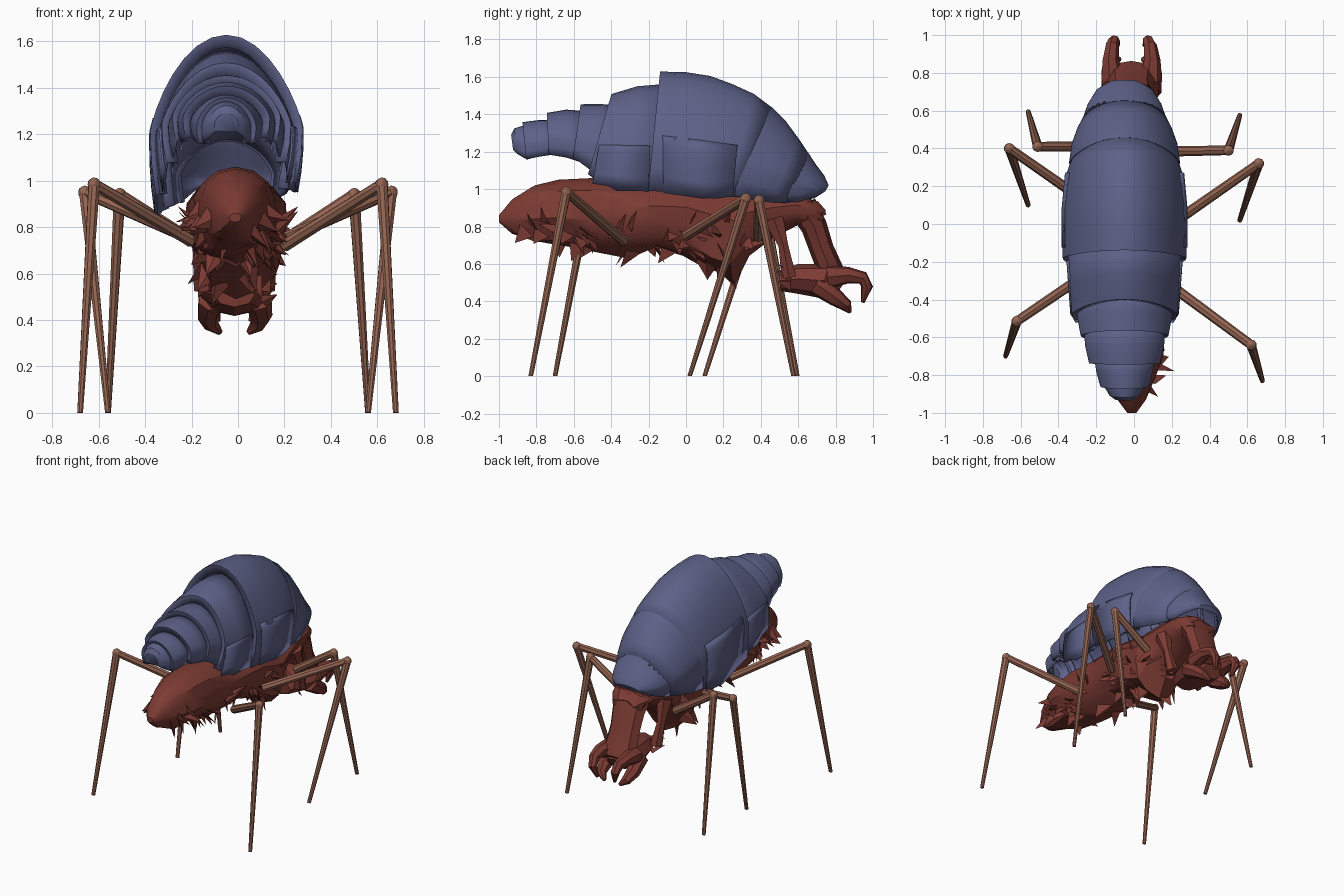
import bpy, bmesh, math, random
from mathutils import Vector

if "Cube" in bpy.data.objects:
    bpy.data.objects.remove(bpy.data.objects["Cube"])

random.seed(4)


def material(name, rgb):
    m = bpy.data.materials.new(name)
    m.diffuse_color = (*rgb, 1)
    m.use_nodes = True
    m.node_tree.nodes["Principled BSDF"].inputs["Base Color"].default_value = m.diffuse_color
    return m


BLUE = material("slate blue", (0.11, 0.12, 0.245))
RED = material("dark red", (0.20, 0.043, 0.033))
BROWN = material("leg brown", (0.30, 0.13, 0.085))


def finish(bm, name, mat, angle=30, thick=0):
    bmesh.ops.recalc_face_normals(bm, faces=bm.faces)
    me = bpy.data.meshes.new(name)
    bm.to_mesh(me)
    bm.free()
    ob = bpy.data.objects.new(name, me)
    bpy.context.collection.objects.link(ob)
    me.materials.append(mat)
    if thick:
        s = ob.modifiers.new("thickness", "SOLIDIFY")
        s.thickness, s.offset = thick, 0
    if angle:
        bpy.ops.object.select_all(action="DESELECT")
        ob.select_set(True)
        bpy.context.view_layer.objects.active = ob
        bpy.ops.object.shade_smooth_by_angle(angle=math.radians(angle))
    return ob


def loft(bm, rings, closed=True, caps=(True, True)):
    vs = [[bm.verts.new(p) for p in r] for r in rings]
    n = len(vs[0])
    for a, b in zip(vs, vs[1:]):
        for i in range(n if closed else n - 1):
            j = (i + 1) % n
            bm.faces.new((a[i], a[j], b[j], b[i]))
    for ring, cap in zip((vs[0], vs[-1]), caps):
        if cap:
            bm.faces.new(ring)


def tube(bm, path, radii, sides=8, squash=1.0):
    """Tube through points; squash widens it along x."""
    path = [Vector(p) for p in path]
    rings = []
    for i, p in enumerate(path):
        d = (path[min(i + 1, len(path) - 1)] - path[max(i - 1, 0)]).normalized()
        u = (Vector((1, 0, 0)) - d * d.x).normalized()
        v = d.cross(u)
        rings.append([p + radii[i] * (u * squash * math.cos(t) + v * math.sin(t))
                      for t in (2 * math.pi * k / sides for k in range(sides))])
    loft(bm, rings)


# Shell: overlapping open arches, each ring = (y top, y bottom, z top, z bottom, half width)
def arch(ring, a0=-112, a1=112, n=20, grow=0.0):
    yt, yb, top, bot, w = ring
    zc = bot + 0.38 * (top - bot)
    power = 1.05 + 0.55 * min(1, w / 0.32)      # big plates are more peaked
    pts = []
    for i in range(n + 1):
        a = math.radians(a0 + (a1 - a0) * i / n)
        c = math.cos(a)
        z = zc + (top + grow - zc) * c ** power if c > 0 else zc + (zc - bot) * c / 0.375
        x = (w + grow) * math.sin(a)
        k = min(1, max(0, (top - z) / (top - bot)))
        low = k * k * min(1, max(0, (yt + 0.4) / 0.5)) * min(1, max(0, (0.75 - yt) / 0.3))
        pts.append((x - 0.05, yt + (yb - yt) * k, z + 0.33 * min(x, 0) * low))  # left side hangs lower
    return pts


plates = {
    "shell_tip": [(-.93, -.92, 1.29, 1.21, .05), (-.915, -.90, 1.32, 1.19, .075),
                  (-.87, -.86, 1.335, 1.165, .10), (-.82, -.82, 1.34, 1.17, .11)],
    "shell_plate_1": [(-.87, -.85, 1.355, 1.16, .125), (-.78, -.78, 1.365, 1.175, .145),
                      (-.68, -.68, 1.36, 1.19, .16)],
    "shell_plate_2": [(-.74, -.73, 1.405, 1.185, .185), (-.64, -.64, 1.42, 1.17, .205),
                      (-.50, -.52, 1.41, 1.13, .21)],
    "shell_plate_3": [(-.56, -.60, 1.45, 1.17, .23), (-.46, -.52, 1.45, 1.11, .245),
                      (-.32, -.40, 1.44, 1.04, .25)],
    "shell_plate_4": [(-.395, -.52, 1.505, 1.08, .275), (-.26, -.37, 1.545, .99, .29),
                      (-.08, -.08, 1.56, .99, .295)],
    "shell_main": [(-.135, -.20, 1.625, .99, .325), (0, -.05, 1.62, .985, .325),
                   (.13, .08, 1.60, .955, .325), (.25, .16, 1.555, .95, .315),
                   (.36, .22, 1.505, .96, .30), (.46, .30, 1.43, .96, .27)],
    "shell_rear": [(.46, .25, 1.435, .965, .29), (.53, .36, 1.36, .945, .275),
                   (.60, .45, 1.265, .93, .245), (.66, .54, 1.175, .93, .205)],
    "shell_rear_rim": [(.655, .52, 1.19, .925, .215), (.69, .60, 1.13, .935, .19),
                       (.735, .69, 1.07, .96, .145), (.758, .74, 1.02, .99, .08)],
}
for name, rings in plates.items():
    bm = bmesh.new()
    arches = [arch(r) for r in rings]
    if name != "shell_tip":                      # lip that closes the step to the next plate
        yt, yb, *rest = rings[0]
        arches.insert(0, arch((yt + .012, yb + .012, *rest), grow=-.05 if "rim" not in name else -.02))
    loft(bm, arches, closed=False, caps=(name == "shell_tip", name == "shell_rear_rim"))
    finish(bm, name, BLUE, 28, 0.01)

# Lower side flaps of the shell
flaps = {"front_flap": ([(-.42, -.50, 1.50, 1.03, .277), (-.18, -.20, 1.55, .985, .297)], 78),
         "main_flap": ([(-.13, -.12, 1.62, .98, .322), (.08, .09, 1.60, .95, .322),
                        (.30, .25, 1.53, .96, .305)], 72)}
for name, (rings, start) in flaps.items():
    for side, s in (("left", -1), ("right", 1)):
        bm = bmesh.new()
        loft(bm, [arch(r, s * start, s * 112, 5, 0.006) for r in rings], False, (False, False))
        finish(bm, side + "_" + name, BLUE, 20, 0.01)

# Body: loft of rough rings (y, z top, z bottom, half width)
body = [(-1.0, .86, .82, .025), (-.93, .945, .75, .075), (-.82, 1.02, .71, .12),
        (-.68, 1.05, .70, .16), (-.5, 1.06, .67, .18), (-.3, 1.04, .64, .19),
        (-.15, 1.03, .68, .195), (0, 1.04, .64, .205), (.13, 1.02, .55, .205),
        (.25, 1.0, .51, .195), (.32, 1.0, .64, .19), (.45, .99, .74, .18),
        (.58, .97, .81, .16), (.69, .94, .81, .13), (.73, .89, .82, .09)]
bm = bmesh.new()
rings = []
for y, top, bot, w in body:
    zc, ring = top - 0.45 * (top - bot), []
    for k in range(14):
        a = 2 * math.pi * k / 14
        c, s = math.cos(a), math.sin(a)
        rough = 1 + (random.uniform(-.13, .1) if c < 0.3 else 0)
        h = top - zc if c > 0 else zc - bot
        if c < 0:
            s = math.copysign(abs(s) ** .75, s)
        ring.append((-.01 + w * s * rough, y + (random.uniform(-.02, .02) if abs(y) < .9 else 0),
                     zc + h * c * rough))
    rings.append(ring)
loft(bm, rings)
finish(bm, "body", RED, 30)

# Tail head: bent neck, jaw, side struts and pincers
bm = bmesh.new()
tube(bm, [(-.015, .62, .91), (-.015, .685, .80), (-.015, .725, .68), (-.015, .775, .56), (-.015, .83, .50)],
     [.08, .07, .065, .07, .045], 8, 1.8)
finish(bm, "head", RED, 30)
bm = bmesh.new()
tube(bm, [(-.015, .50, .51), (-.015, .60, .52), (-.015, .74, .51), (-.015, .82, .46)],
     [.055, .08, .095, .05], 8, 1.6)
finish(bm, "jaw", RED, 25)
for side, s in (("left", -1), ("right", 1)):
    cx = -.015 + s * .10
    bm = bmesh.new()
    tube(bm, [(cx, .76, .53), (cx + s * .01, .87, .54), (cx, .945, .525), (cx - s * .01, .968, .48),
              (cx - s * .03, .945, .395)], [.065, .045, .036, .032, .01], 7)
    finish(bm, side + "_upper_pincer", RED, 40)
    bm = bmesh.new()
    tube(bm, [(cx, .70, .49), (cx + s * .015, .80, .42), (cx, .855, .38), (cx - s * .04, .875, .345)],
         [.06, .048, .034, .012], 7)
    finish(bm, side + "_lower_pincer", RED, 40)
    bm = bmesh.new()
    tube(bm, [(cx + s * .04, .47, .84), (cx + s * .05, .52, .70), (cx + s * .03, .55, .53)],
         [.06, .03, .045], 6)
    finish(bm, side + "_head_strut", RED, 25)


# Ragged spikes along the flanks and belly
def spike(bm, base, tip, w):
    base, tip = Vector(base), Vector(tip)
    d = (tip - base).normalized()
    u = d.cross(Vector((random.random(), random.random(), .3))).normalized()
    v = d.cross(u)
    b = [bm.verts.new(base + u * w), bm.verts.new(base - u * w), bm.verts.new(base + v * w * .4)]
    t = bm.verts.new(tip)
    bm.faces.new(b)
    for i in range(3):
        bm.faces.new((b[i], b[(i + 1) % 3], t))


bm = bmesh.new()
for i in range(60):
    y = random.uniform(-.85, .42)
    for (y0, t0, b0, w0), (y1, t1, b1, w1) in zip(body, body[1:]):
        if y0 <= y <= y1:
            f = (y - y0) / (y1 - y0)
            bot, w, top = b0 + f * (b1 - b0), w0 + f * (w1 - w0), t0 + f * (t1 - t0)
    a = random.choice((-1, 1)) * math.radians(random.uniform(95, 165))
    zc = top - .45 * (top - bot)
    out = Vector((math.sin(a), 0, math.cos(a)))
    p = Vector((-.01 + .85 * w * out.x, y, zc + .85 * (zc - bot) * out.z))
    spike(bm, p, p + out * random.uniform(.07, .11) + Vector((0, random.uniform(-.08, .08), -.015)), .055)
for s in (-1, 1):
    for y, z in ((-.36, .78), (-.30, .80), (.02, .80), (.2, .8)):  # taller spikes at the leg roots
        spike(bm, (s * .16, y, z), (s * .26, y + .04, z + .09), .035)
    for z in (.48, .53, .57):  # jaw hinge spikes
        spike(bm, (s * .11, .56, z), (s * .17, .48, z + .03), .03)
finish(bm, "spikes", RED, 0)

# Legs: hip, knee and foot points
legs = {
    "left_front_leg": ((-.20, -.23, .74), (-.62, -.515, .985), (-.68, -.70, 0)),
    "right_front_leg": ((.20, -.33, .72), (.62, -.64, .985), (.68, -.83, 0)),
    "left_middle_leg": ((-.20, .08, .75), (-.66, .40, .95), (-.56, .10, 0)),
    "right_middle_leg": ((.20, 0, .75), (.66, .32, .95), (.56, .02, 0)),
    "left_rear_leg": ((-.20, .41, .74), (-.51, .41, .94), (-.56, .595, 0)),
    "right_rear_leg": ((.20, .385, .74), (.50, .39, .94), (.56, .575, 0)),
}


def limb(bm, p, q, r0, r1):
    p, q = Vector(p), Vector(q)
    res = bmesh.ops.create_cone(bm, segments=8, radius1=r0, radius2=r1, depth=(q - p).length, cap_ends=True)
    rot = (q - p).to_track_quat("Z", "Y")
    for v in res["verts"]:
        v.co = rot @ v.co + (p + q) / 2


for name, (hip, knee, foot) in legs.items():
    bm = bmesh.new()
    limb(bm, hip, knee, .028, .025)
    limb(bm, knee, foot, .026, .013)
    ball = bmesh.ops.create_icosphere(bm, subdivisions=2, radius=.029)
    for v in ball["verts"]:
        v.co += Vector(knee)
    for v in bm.verts:
        v.co.z = max(v.co.z, 0)
    finish(bm, name, BROWN, 20)
